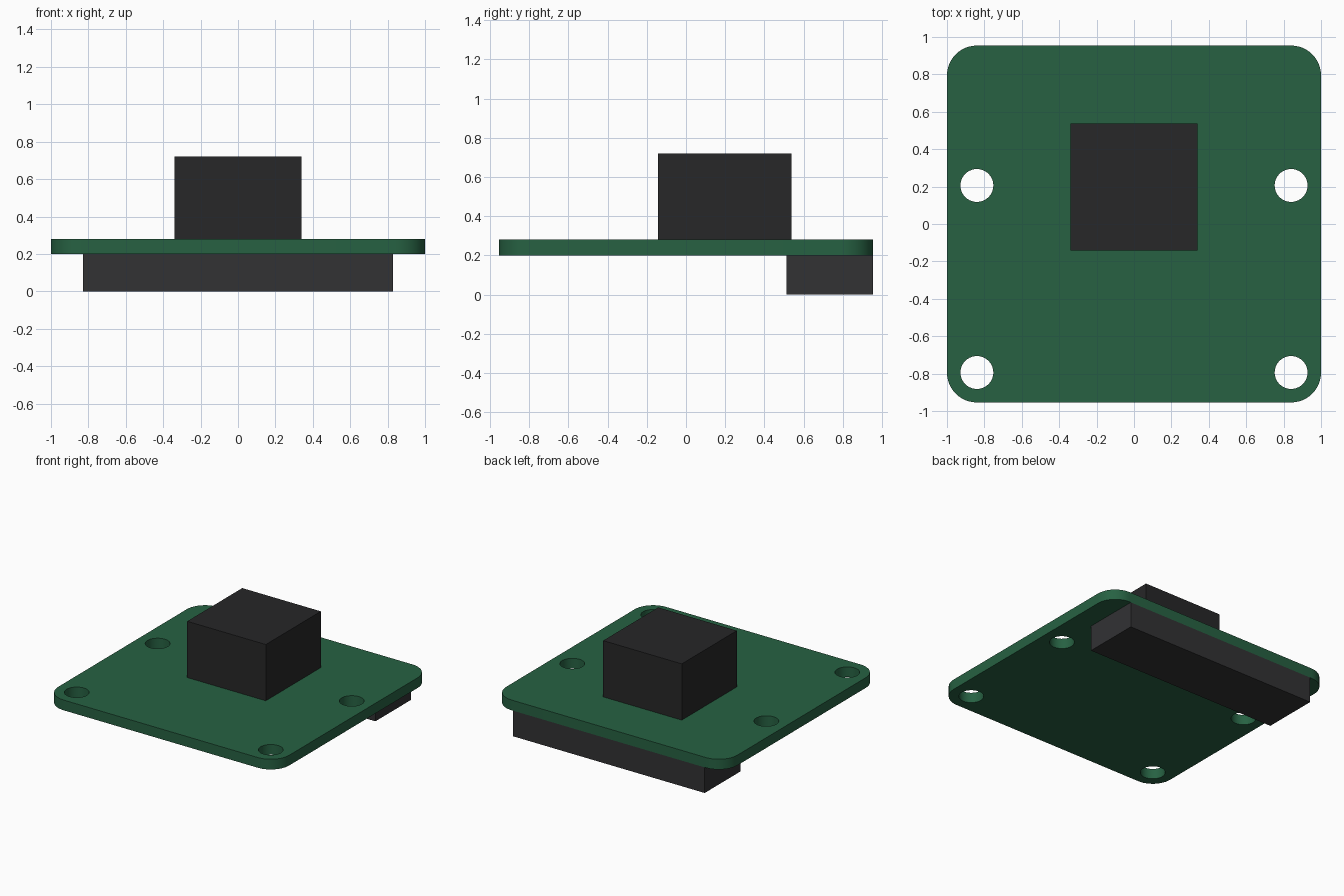
import bpy, bmesh
from math import cos, sin, pi, radians

if "Cube" in bpy.data.objects:
    bpy.data.objects.remove(bpy.data.objects["Cube"])


def material(name, rgb):
    m = bpy.data.materials.new(name)
    m.diffuse_color = (*rgb, 1)
    m.use_nodes = True
    m.node_tree.nodes["Principled BSDF"].inputs["Base Color"].default_value = m.diffuse_color
    return m


def arc(cx, cy, r, start, end, n):
    return [(cx + r * cos(start + (end - start) * i / n),
             cy + r * sin(start + (end - start) * i / n)) for i in range(n + 1)]


def box(name, x, y, z, mat):
    """Box from (min, max) ranges."""
    bm = bmesh.new()
    bmesh.ops.create_cube(bm, size=1)
    for v in bm.verts:
        v.co = [(a + b) / 2 + c * (b - a) for c, (a, b) in zip(v.co, (x, y, z))]
    me = bpy.data.meshes.new(name)
    bm.to_mesh(me)
    bm.free()
    me.materials.append(mat)
    ob = bpy.data.objects.new(name, me)
    bpy.context.collection.objects.link(ob)
    return ob


def plate(name, loops, z0, z1, mat):
    """Filled flat profile with holes, extruded from z0 to z1."""
    cu = bpy.data.curves.new(name, 'CURVE')
    cu.dimensions = '2D'
    cu.fill_mode = 'BOTH'
    cu.extrude = (z1 - z0) / 2
    for pts in loops:
        sp = cu.splines.new('POLY')
        sp.points.add(len(pts) - 1)
        for p, (x, y) in zip(sp.points, pts):
            p.co = (x, y, 0, 1)
        sp.use_cyclic_u = True
    ob = bpy.data.objects.new(name, cu)
    bpy.context.collection.objects.link(ob)
    bpy.ops.object.select_all(action='DESELECT')
    ob.select_set(True)
    bpy.context.view_layer.objects.active = ob
    bpy.ops.object.convert(target='MESH')
    ob = bpy.context.object
    ob.name = name
    # Weld caps to walls and place at height
    bm = bmesh.new()
    bm.from_mesh(ob.data)
    bmesh.ops.remove_doubles(bm, verts=bm.verts, dist=1e-5)
    bmesh.ops.translate(bm, verts=bm.verts, vec=(0, 0, (z0 + z1) / 2))
    bmesh.ops.recalc_face_normals(bm, faces=bm.faces)
    bm.to_mesh(ob.data)
    bm.free()
    ob.data.materials.clear()
    ob.data.materials.append(mat)
    bpy.ops.object.shade_smooth_by_angle(angle=radians(30))
    return ob


green = material("board_green", (0.02, 0.12, 0.055))
black = material("sensor_black", (0.02, 0.02, 0.021))
charcoal = material("connector_charcoal", (0.032, 0.032, 0.034))

# Circuit board: rounded outline with four mounting holes
W, D, R = 1.0, 0.954, 0.16
outline = []
for k, (sx, sy) in enumerate([(1, 1), (-1, 1), (-1, -1), (1, -1)]):
    outline += arc(sx * (W - R), sy * (D - R), R, k * pi / 2, (k + 1) * pi / 2, 12)
holes = [arc(sx * 0.84, y, 0.088, 0, 2 * pi, 40)[:-1]
         for sx in (-1, 1) for y in (-0.794, 0.206)]
plate("circuit_board", [outline] + holes, 0.20, 0.28, green)

# Camera block on top, cable connector underneath at the back
box("sensor_block", (-0.34, 0.34), (-0.142, 0.538), (0.28, 0.72), black)
box("cable_connector", (-0.83, 0.83), (0.514, 0.954), (0, 0.20), charcoal)
